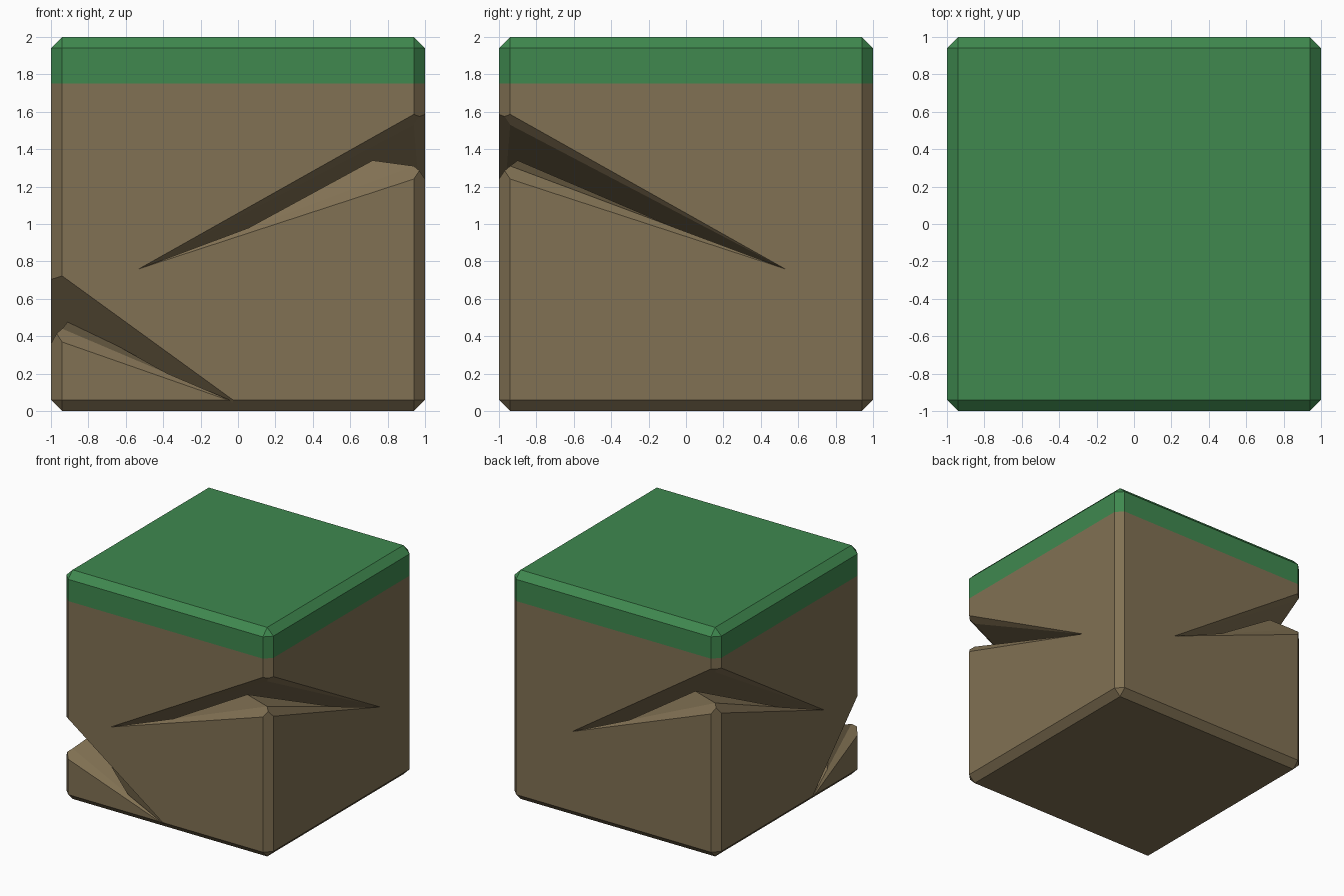
import bpy, bmesh
from mathutils import Vector

if "Cube" in bpy.data.objects:
    bpy.data.objects.remove(bpy.data.objects["Cube"])


def material(name, color):
    m = bpy.data.materials.new(name)
    m.diffuse_color = (*color, 1)
    m.use_nodes = True
    m.node_tree.nodes["Principled BSDF"].inputs["Base Color"].default_value = m.diffuse_color
    return m


SOIL = material("soil", (0.22, 0.165, 0.087))
GRASS = material("grass", (0.05, 0.25, 0.078))


def add_object(name, bm):
    bmesh.ops.recalc_face_normals(bm, faces=bm.faces[:])
    me = bpy.data.meshes.new(name)
    bm.to_mesh(me)
    bm.free()
    ob = bpy.data.objects.new(name, me)
    bpy.context.collection.objects.link(ob)
    return ob


def hull(name, points):
    bm = bmesh.new()
    for p in points:
        bm.verts.new(p)
    res = bmesh.ops.convex_hull(bm, input=bm.verts[:])
    junk = [g for g in res["geom_interior"] if isinstance(g, bmesh.types.BMVert)]
    bmesh.ops.delete(bm, geom=junk, context='VERTS')
    return add_object(name, bm)


def cut(target, cutter):
    cutter.hide_render = True
    mod = target.modifiers.new("notch", 'BOOLEAN')
    mod.operation = 'DIFFERENCE'
    mod.solver = 'EXACT'
    mod.object = cutter
    bpy.context.view_layer.objects.active = target
    bpy.ops.object.modifier_apply(modifier=mod.name)
    bpy.data.objects.remove(cutter)


# Chamfered ground block
bm = bmesh.new()
bmesh.ops.create_cube(bm, size=2)
bmesh.ops.translate(bm, verts=bm.verts[:], vec=(0, 0, 1))
bmesh.ops.bevel(bm, geom=bm.edges[:], offset=0.06, segments=1, affect='EDGES')
block = add_object("ground_block", bm)


def notch(corner, du, dv, a, b, ztip, zb, zt, peak):
    """Wedge crack at a vertical edge, running a and b along its two faces."""
    def at(u, v, z):
        return Vector((corner[0] + u * du[0] + v * dv[0],
                       corner[1] + u * du[1] + v * dv[1], z))
    tip_a, tip_b = at(a, 0, ztip), at(0, b, ztip)
    roof, floor = at(.06, .06, zt - .09), at(.06, .06, zb + .05)
    # deep wedge whose inner edge joins the two tips
    mid = (tip_a + tip_b) / 2
    cut(block, hull("wedge_cutter", [tip_a, tip_b,
                                     mid + (roof - mid) * 1.5,
                                     mid + (floor - mid) * 1.5]))
    # broken lips, tapering towards each tip
    for tip in (tip_a, tip_b):
        cut(block, hull("lip_cutter", [tip, roof, floor,
                                       at(-.06, -.06, zt + .09),
                                       at(-.06, -.06, zb - .05)]))
    # raised splinter on the lower lip
    ra, rb = floor.lerp(tip_a, .6), floor.lerp(tip_b, .6)
    base = (ra + rb + floor) / 3 - Vector((0, 0, .08))
    splinter = hull("lip_splinter", [floor, ra, rb, base, at(.28, .1, zb + peak)])
    splinter.data.materials.append(SOIL)


# Cracks on three of the four vertical edges
notch((1, -1), (-1, 0), (0, 1), 1.53, 1.53, .76, 1.26, 1.62, .08)
notch((-1, 1), (1, 0), (0, -1), 1.40, 1.475, .755, 1.29, 1.70, .08)
notch((-1, -1), (0, 1), (1, 0), .70, 1.0, .04, .39, .75, .10)

# Grass cap: split the skin and colour the top band
bm = bmesh.new()
bm.from_mesh(block.data)
bmesh.ops.bisect_plane(bm, geom=bm.verts[:] + bm.edges[:] + bm.faces[:],
                       plane_co=(0, 0, 1.75), plane_no=(0, 0, 1))
for f in bm.faces:
    f.material_index = int(f.calc_center_median().z > 1.75)
    f.smooth = False
block.data.materials.clear()
block.data.materials.append(SOIL)
block.data.materials.append(GRASS)
bm.to_mesh(block.data)
bm.free()
